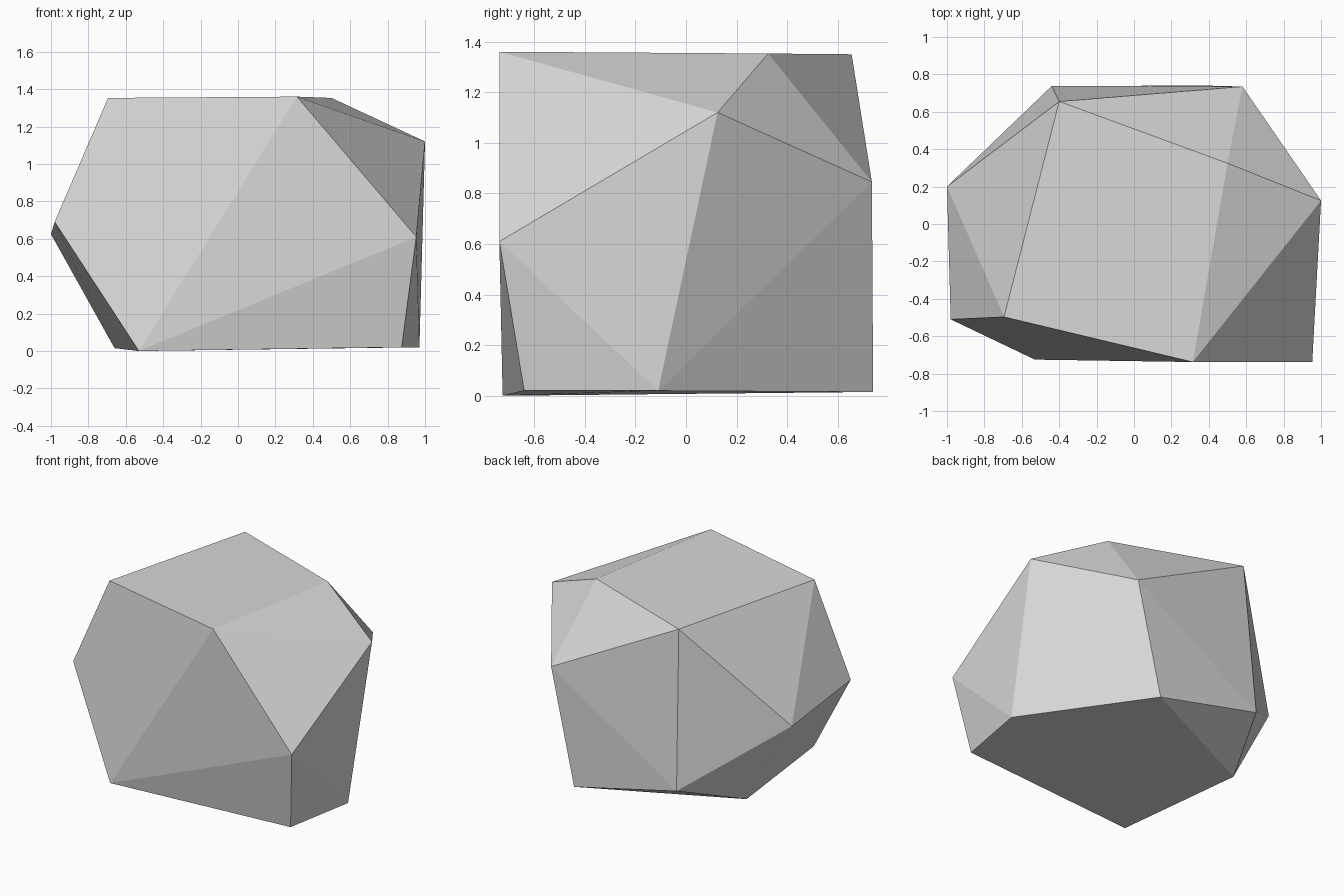
import bpy
import bmesh

cube = bpy.data.objects.get("Cube")
if cube:
    bpy.data.objects.remove(cube, do_unlink=True)

# One plain stone colour
stone = bpy.data.materials.new("stone_grey")
stone.use_nodes = True
colour = (0.69, 0.69, 0.69, 1)
stone.diffuse_color = colour
stone.node_tree.nodes["Principled BSDF"].inputs["Base Color"].default_value = colour

# Corners of the faceted boulder, in three rough layers
base = [(0.39, 0.74, 0.015), (0.97, -0.11, 0.02), (0.875, -0.64, 0.02),
        (-0.53, -0.725, 0), (-0.66, 0.24, 0.015)]
waist = [(-0.44, 0.738, 0.205), (0.58, 0.735, 0.845), (-1, 0.2, 0.625),
         (-0.98, -0.51, 0.69), (0.953, -0.738, 0.61), (1, 0.125, 1.12)]
crown = [(-0.4, 0.655, 1.35), (-0.695, -0.497, 1.353),
         (0.315, -0.738, 1.36), (0.5, 0.325, 1.353)]

# Wrap the corners in a flat-faced convex shell
bm = bmesh.new()
for corner in base + waist + crown:
    bm.verts.new(corner)
bmesh.ops.convex_hull(bm, input=bm.verts)
bmesh.ops.recalc_face_normals(bm, faces=bm.faces)

mesh = bpy.data.meshes.new("boulder")
bm.to_mesh(mesh)
bm.free()
mesh.materials.append(stone)
boulder = bpy.data.objects.new("boulder", mesh)
bpy.context.collection.objects.link(boulder)
